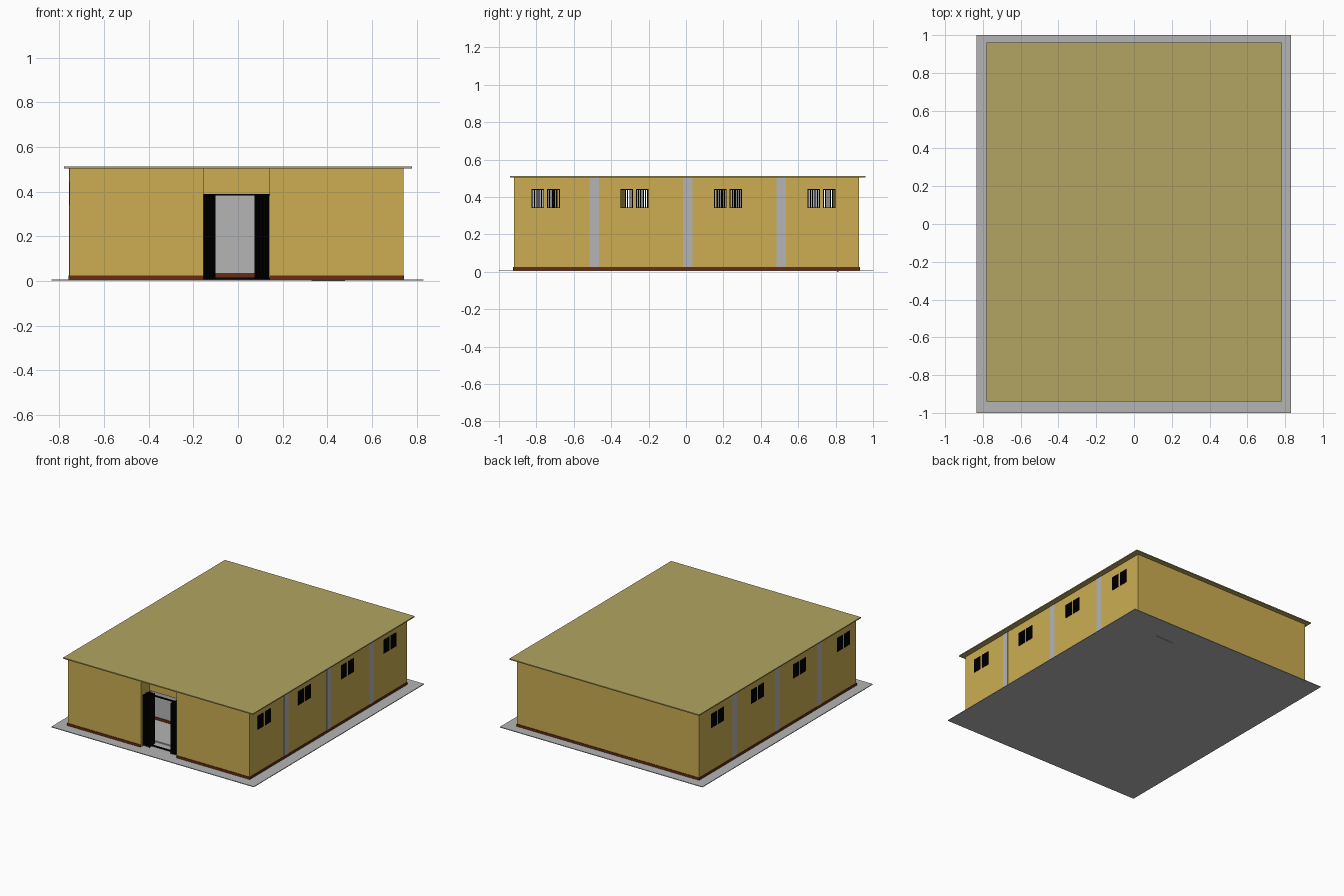
import bpy, bmesh

if "Cube" in bpy.data.objects:
    bpy.data.objects.remove(bpy.data.objects["Cube"])

def mat(name, rgb):
    m = bpy.data.materials.new(name)
    m.diffuse_color = (*rgb, 1)
    m.use_nodes = True
    m.node_tree.nodes["Principled BSDF"].inputs["Base Color"].default_value = m.diffuse_color
    return m

TAN = mat("tan_wall", (0.604, 0.423, 0.084))
KHAKI = mat("khaki_roof", (0.445, 0.376, 0.12))
GREY = mat("light_grey", (0.46, 0.46, 0.46))
BROWN = mat("brown_skirting", (0.14, 0.024, 0.006))
BLACK = mat("black_metal", (0.001, 0.001, 0.001))

def finish(name, bm, m):
    bmesh.ops.recalc_face_normals(bm, faces=bm.faces[:])
    me = bpy.data.meshes.new(name)
    bm.to_mesh(me)
    bm.free()
    ob = bpy.data.objects.new(name, me)
    bpy.context.collection.objects.link(ob)
    if m:
        me.materials.append(m)
    return ob

def boxes(name, items, m):
    """One object made of boxes given as (x0, x1, y0, y1, z0, z1)."""
    bm = bmesh.new()
    for x0, x1, y0, y1, z0, z1 in items:
        vs = bmesh.ops.create_cube(bm, size=1)["verts"]
        for v in vs:
            v.co = (x1 if v.co.x > 0 else x0,
                    y1 if v.co.y > 0 else y0,
                    z1 if v.co.z > 0 else z0)
    return finish(name, bm, m)

# main dimensions
L, R, F, B = -0.755, 0.74, -0.92, 0.925      # outer wall faces
DL, DR, DY = -0.155, 0.14, -0.82             # entrance recess
T, Z0, Z1 = 0.025, 0.007, 0.506              # wall thickness, bottom, top
WZ0, WZ1 = 0.34, 0.443                       # window heights
PARTS = (-0.49, 0.01, 0.51)                  # partition positions

# ground slab, small bar under it, inner floor, roof
boxes("ground_slab", [(-0.835, 0.83, -1, 1, 0.003, 0.008)], GREY)
boxes("slab_bar", [(0.33, 0.48, 0.806, 0.815, 0, 0.007)], GREY)
boxes("inner_floor", [(L + T, R - T, DY + T, B - T, 0.007, 0.016)], GREY)
boxes("roof", [(-0.78, 0.78, -0.94, 0.96, 0.505, 0.513)], KHAKI)

# wall shell: outer and inner plan outlines bridged, with the recessed entrance
outer = [(L, F), (DL, F), (DL, DY), (DR, DY), (DR, F), (R, F), (R, B), (L, B)]
inner = [(L + T, F + T), (DL - T, F + T), (DL - T, DY + T), (DR + T, DY + T),
         (DR + T, F + T), (R - T, F + T), (R - T, B - T), (L + T, B - T)]
bm = bmesh.new()
rings = [[bm.verts.new((x, y, z)) for x, y in plan]
         for plan, z in ((outer, Z0), (outer, Z1), (inner, Z1), (inner, Z0))]
for k in range(4):
    a, b = rings[k], rings[(k + 1) % 4]
    for i in range(8):
        j = (i + 1) % 8
        bm.faces.new((a[i], a[j], b[j], b[i]))
walls = finish("walls", bm, TAN)

# window panes as (side, y0, y1); each window is a pair of panes
panes = []
for side, centres in ((1, (-0.75, -0.276, 0.225, 0.725)),
                      (-1, (-0.768, -0.253, 0.242, 0.71))):
    for c in centres:
        panes += [(side, c - 0.075, c - 0.008), (side, c + 0.008, c + 0.075)]

def depth(side, d0, d1):
    """x range measured inward from the outer face of a side wall."""
    return (R - d1, R - d0) if side > 0 else (L + d0, L + d1)

# cut windows and doorway
cuts = [(*depth(s, -0.02, T + 0.02), y0, y1, WZ0, WZ1) for s, y0, y1 in panes]
cuts.append((DL + 0.001, DR - 0.001, DY - 0.02, DY + T + 0.02, -0.02, 0.39))
cutter = boxes("opening_cutter", cuts, None)
cutter.hide_render = True
mod = walls.modifiers.new("openings", "BOOLEAN")
mod.operation, mod.solver, mod.object = "DIFFERENCE", "EXACT", cutter
bpy.context.view_layer.objects.active = walls
bpy.ops.object.modifier_apply(modifier=mod.name)
bpy.data.objects.remove(cutter)

# black window frames and upright bars
bars = []
for s, y0, y1 in panes:
    x = depth(s, -0.002, 0.018)
    w = 0.005
    bars += [(*x, y0, y1, WZ0, WZ0 + w), (*x, y0, y1, WZ1 - w, WZ1)]
    n = 6
    for i in range(n):
        y = y0 + (y1 - y0 - w) * i / (n - 1)
        bars.append((*x, y, y + w, WZ0, WZ1))
boxes("window_bars", bars, BLACK)

# grey panes behind the first half of the end windows
boxes("window_panes", [(*depth(s, 0.019, 0.023), y0, y1, WZ0, WZ1)
                       for s, y0, y1 in (panes[0], panes[6])], GREY)

# partitions, their ends showing on the side walls
boxes("partitions", [(L - 0.002, R + 0.002, y - 0.025, y + 0.025, 0.012, 0.505)
                     for y in PARTS], GREY)

# skirting outside and along the partitions
S, K0, K1 = 0.004, 0.008, 0.025
skirt = [(L - S, DL, F - S, F, K0, K1), (DR, R + S, F - S, F, K0, K1),
         (L - S, R + S, B, B + S, K0, K1),
         (L - S, L, F, B, K0, K1), (R, R + S, F, B, K0, K1)]
for y in PARTS:
    skirt += [(L + T, R - T, y - 0.029, y - 0.025, 0.016, 0.035),
              (L + T, R - T, y + 0.025, y + 0.029, 0.016, 0.035)]
boxes("skirting", skirt, BROWN)

# folding gate: two folded leaves plus top and bottom rails
def gate_leaf(name, x0, x1, folds=8):
    bm = bmesh.new()
    cols = []
    for i in range(folds + 1):
        x = x0 + (x1 - x0) * i / folds
        y = -0.9 if i % 2 == 0 else -0.825
        cols.append((bm.verts.new((x, y, 0.009)), bm.verts.new((x, y, 0.389))))
    for a, b in zip(cols, cols[1:]):
        bm.faces.new((a[0], b[0], b[1], a[1]))
    return finish(name, bm, BLACK)

gate_leaf("gate_leaf_left", DL + 0.001, -0.1)
gate_leaf("gate_leaf_right", DR - 0.001, 0.075)
boxes("gate_rails", [(DL, DR, -0.866, -0.854, 0.382, 0.389),
                     (DL, DR, -0.866, -0.854, 0.008, 0.015)], BLACK)
